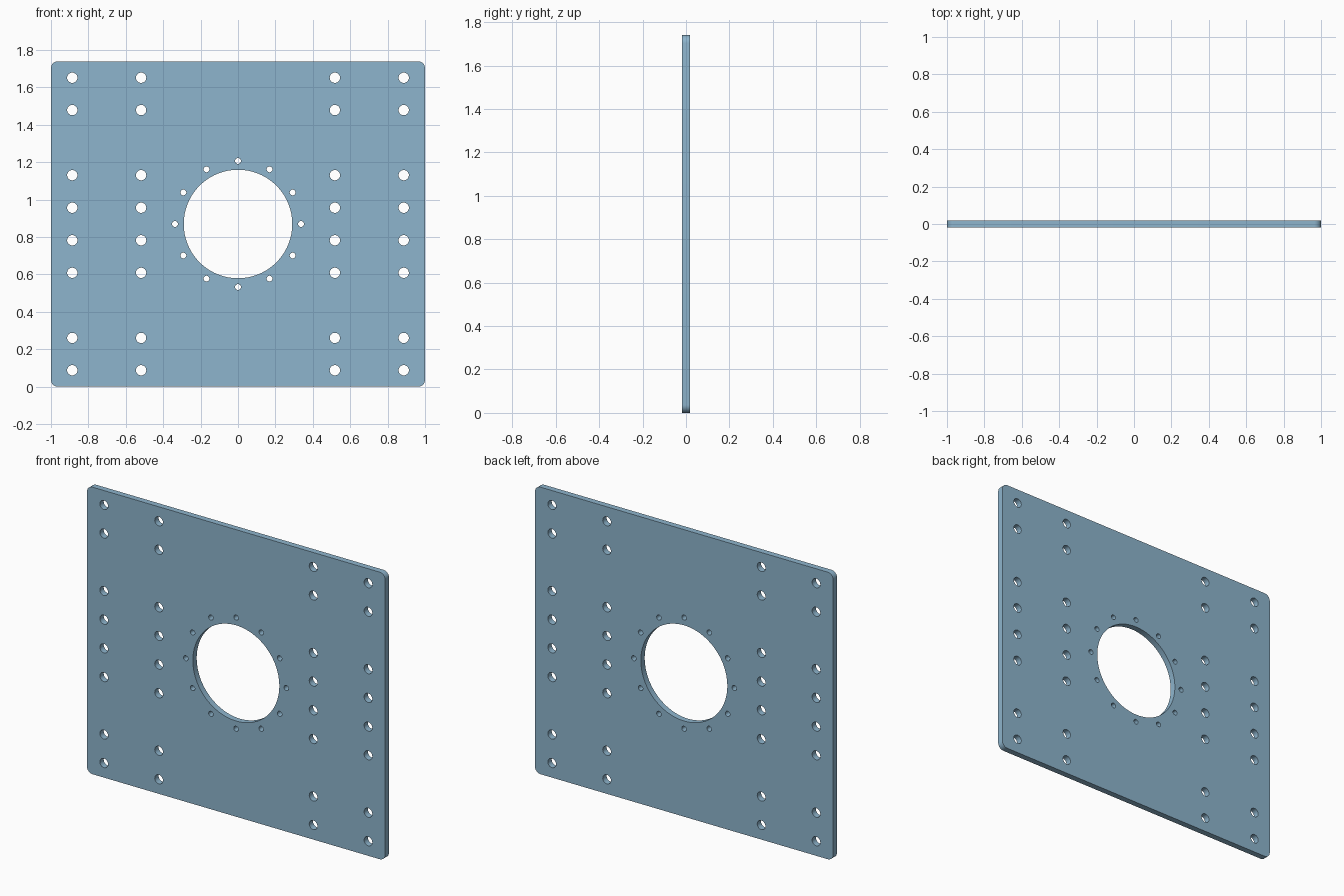
import bpy, bmesh
from math import sin, cos, pi, radians

if "Cube" in bpy.data.objects:
    bpy.data.objects.remove(bpy.data.objects["Cube"])

W, H, T = 2.0, 1.74, 0.037      # plate width, height, thickness
R = 0.037                       # corner radius

curve = bpy.data.curves.new("mounting_plate_profile", "CURVE")
curve.dimensions = "2D"
curve.fill_mode = "BOTH"
curve.extrude = T / 2


def add_loop(points):
    s = curve.splines.new("POLY")
    s.points.add(len(points) - 1)
    for p, (x, z) in zip(s.points, points):
        p.co = (x, z, 0, 1)
    s.use_cyclic_u = True


def circle(cx, cz, r, n):
    add_loop([(cx + r * cos(2 * pi * i / n), cz + r * sin(2 * pi * i / n)) for i in range(n)])


# rounded outline, centred on the origin
outline = []
for k, (sx, sz) in enumerate([(1, 1), (-1, 1), (-1, -1), (1, -1)]):
    for i in range(9):
        a = pi / 2 * (k + i / 8)
        outline.append((sx * (W / 2 - R) + R * cos(a), sz * (H / 2 - R) + R * sin(a)))
add_loop(outline)

# central opening and its ring of twelve small holes
circle(0, 0, 0.29, 96)
for i in range(12):
    a = i * pi / 6
    circle(0.337 * cos(a), 0.337 * sin(a), 0.0155, 24)

# four mirrored columns of bolt holes
for x in (0.518, 0.886):
    for z in (0.087, 0.261, 0.609, 0.782):
        for sx in (-1, 1):
            for sz in (-1, 1):
                circle(sx * x, sz * z, 0.0275, 32)

# turn the profile into a clean mesh standing upright on z = 0
temp = bpy.data.objects.new("profile", curve)
bpy.context.collection.objects.link(temp)
bpy.context.view_layer.update()
mesh = bpy.data.meshes.new_from_object(temp.evaluated_get(bpy.context.evaluated_depsgraph_get()))
bpy.data.objects.remove(temp)

bm = bmesh.new()
bm.from_mesh(mesh)
bmesh.ops.remove_doubles(bm, verts=bm.verts, dist=1e-5)
for v in bm.verts:
    x, z, y = v.co
    v.co = (x, -y, z + H / 2)
bmesh.ops.recalc_face_normals(bm, faces=bm.faces)
bm.to_mesh(mesh)
bm.free()

plate = bpy.data.objects.new("mounting_plate", mesh)
mesh.name = "mounting_plate"
bpy.context.collection.objects.link(plate)
bpy.context.view_layer.objects.active = plate
plate.select_set(True)
bpy.ops.object.shade_smooth_by_angle(angle=radians(30))

# steel blue finish
mat = bpy.data.materials.new("blue_plate")
mat.diffuse_color = (0.27, 0.46, 0.61, 1)
mat.use_nodes = True
mat.node_tree.nodes["Principled BSDF"].inputs["Base Color"].default_value = mat.diffuse_color
mesh.materials.clear()
mesh.materials.append(mat)
